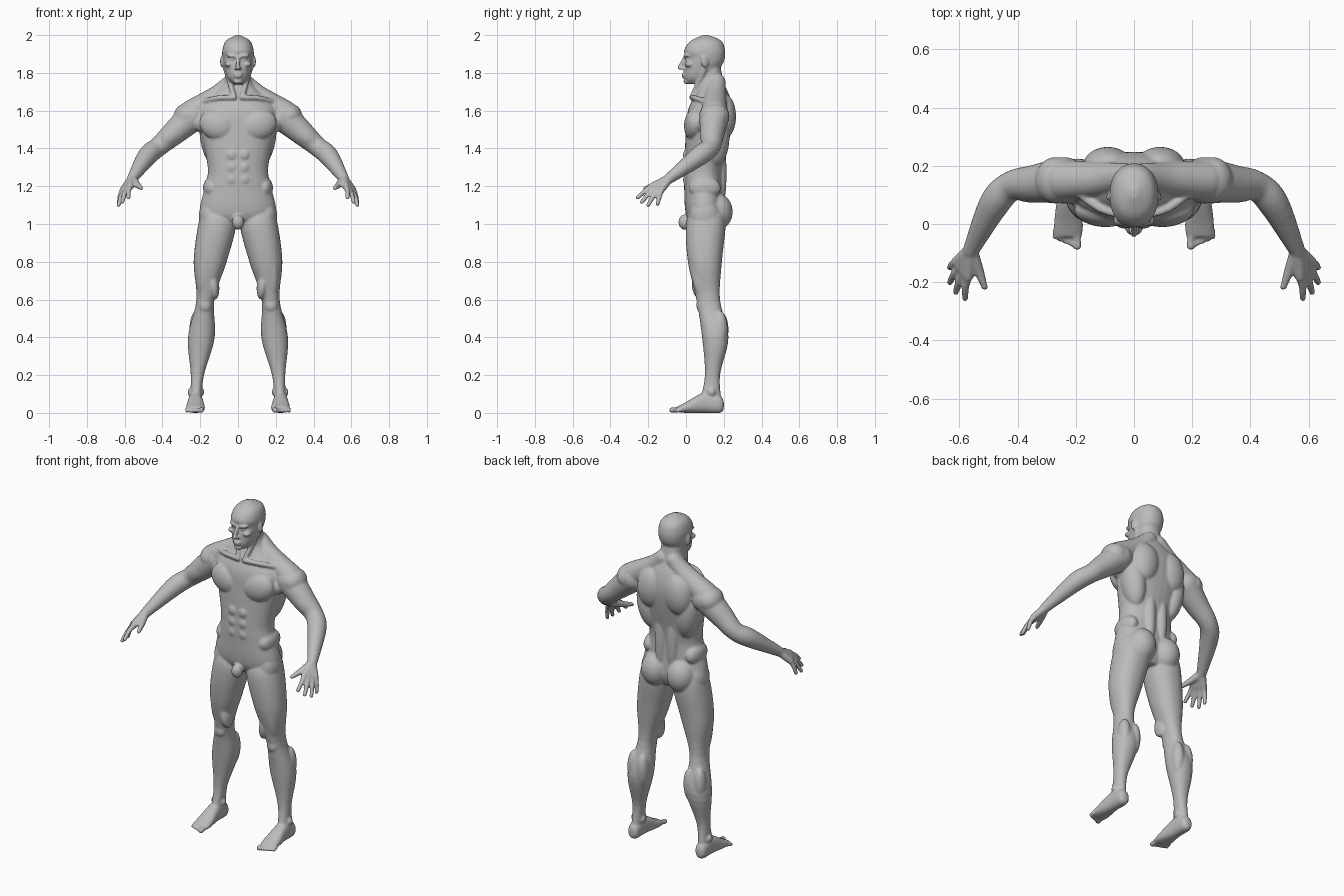
import bpy, bmesh, math
from mathutils import Vector, Matrix

if "Cube" in bpy.data.objects:
    bpy.data.objects.remove(bpy.data.objects["Cube"], do_unlink=True)

skin = bpy.data.materials.new("grey_skin")
skin.use_nodes = True
skin.diffuse_color = (.5, .5, .5, 1)
skin.node_tree.nodes["Principled BSDF"].inputs["Base Color"].default_value = skin.diffuse_color

bm = bmesh.new()
SIDES = 32
STEPS = 5
X_AXIS, Y_AXIS, Z_AXIS = Matrix.Identity(3)


def spline(rows):
    """Smooth curve through rows of numbers."""
    rows = [Vector(row) for row in rows]
    result = []
    for i in range(len(rows) - 1):
        before, start, end, after = rows[max(i - 1, 0)], rows[i], rows[i + 1], rows[min(i + 2, len(rows) - 1)]
        for step in range(STEPS):
            t = step / STEPS
            leave, arrive = (end - before) / 2, (after - start) / 2
            ease = t * t * (3 - 2 * t)
            result.append(start.lerp(end, ease) + leave * t * (1 - t) ** 2 - arrive * t * t * (1 - t))
    return result + [rows[-1]]


def loft(rings, power=2):
    """Closed skin through rings of centre and two half axes."""
    loops = []
    for centre, across, along in rings:
        loop = []
        for i in range(SIDES):
            angle = math.tau * i / SIDES
            c, s = math.cos(angle), math.sin(angle)
            c = math.copysign(abs(c) ** (2 / power), c)
            s = math.copysign(abs(s) ** (2 / power), s)
            loop.append(bm.verts.new(centre + across * c + along * s))
        loops.append(loop)
    for lower, upper in zip(loops, loops[1:]):
        for i in range(SIDES):
            bm.faces.new((lower[i - 1], lower[i], upper[i], upper[i - 1]))
    bm.faces.new(loops[0])
    bm.faces.new(loops[-1])


def level_slices(rows):
    """Upright form from rows of height, right edge, left edge, front, back."""
    rings = []
    for z, right, left, front, back in spline(rows):
        centre = Vector((right + left, front + back, 2 * z)) / 2
        rings.append((centre, X_AXIS * (left - right) / 2, Y_AXIS * (back - front) / 2))
    loft(rings, power=2.2)


def centred_slices(rows):
    level_slices([(z, -half, half, front, back) for z, half, front, back in rows])


def ball(centre, size, turn=Matrix.Identity(4)):
    placed = Matrix.Translation(centre) @ turn @ Matrix.Diagonal((*size, 1))
    bmesh.ops.create_uvsphere(bm, u_segments=SIDES, v_segments=SIDES // 2, radius=1, matrix=placed)


def muscle(start, end, width, depth):
    """Spindle between two points; depth is the half size towards the front."""
    start, end = Vector(start), Vector(end)
    axis = (end - start).normalized()
    side = axis.cross(Y_AXIS).normalized()
    turn = Matrix((side, side.cross(axis), axis)).transposed().to_4x4()
    ball((start + end) / 2, (width, depth, (end - start).length / 2), turn)


def tube(*points):
    """Round limb through (place, radius) pairs, with rounded ends."""
    path = spline([(*place, radius) for place, radius in points])
    places = [row.to_3d() for row in path]
    rings = []
    for i, (place, row) in enumerate(zip(places, path)):
        ahead = (places[min(i + 1, len(path) - 1)] - places[max(i - 1, 0)]).normalized()
        across = ahead.orthogonal().normalized() if i == 0 else ahead.cross(rings[-1][2]).normalized() * -1
        across = across if i == 0 else (rings[-1][1] - ahead * ahead.dot(rings[-1][1])).normalized()
        rings.append((place, across * row.w, ahead.cross(across) * row.w))
    loft(rings)
    for row in (path[0], path[-1]):
        ball(row.to_3d(), [row.w] * 3)


# landmarks of the left side
shoulder = Vector((.24, .15, 1.57))
elbow = Vector((.42, .13, 1.41))
wrist = Vector((.56, -.09, 1.24))
upper_arm = shoulder.lerp(elbow, .55)
forearm = Vector((.48, .07, 1.36))
collar = Vector((.02, .03, 1.67))
ear = Vector((.085, .1, 1.86))

# arm with shoulder cap, biceps and triceps
tube((shoulder, .08), (upper_arm, .065), (elbow, .052), (forearm, .052), (wrist, .028))
ball(shoulder + X_AXIS * .03, (.07, .08, .07))
for offset in (-.04, .035):
    shift = Y_AXIS * offset
    muscle(shoulder.lerp(elbow, .2) + shift, elbow + shift / 2, .045, .035)

# palm and fingers
first_knuckle, last_knuckle = Vector((.57, -.18, 1.2)), Vector((.61, -.13, 1.18))
tips = [(.58, -.255, 1.14), (.612, -.235, 1.115), (.632, -.2, 1.1), (.632, -.15, 1.105)]
for i, tip in enumerate(tips):
    knuckle = first_knuckle.lerp(last_knuckle, i / 3)
    joint = knuckle.lerp(Vector(tip), .5) + (X_AXIS + Z_AXIS) * .004
    tube((wrist, .024), (knuckle, .018))
    tube((knuckle, .015), (joint, .013), (tip, .011))

# thumb
thumb_base, thumb_tip = Vector((.535, -.155, 1.21)), Vector((.513, -.217, 1.19))
tube((wrist, .024), (thumb_base, .018), (thumb_tip, .011))

# leg
level_slices([(1.1, .05, .18, .04, .19), (1, .01, .21, 0, .21), (.8, .06, .235, .01, .19),
              (.6, .125, .22, .055, .18), (.4, .123, .265, .085, .225), (.2, .18, .25, .1, .18),
              (.05, .195, .255, .07, .19)])
# kneecap, thigh and calf muscles
ball((.175, .08, .57), (.035, .025, .04))
muscle((.12, .08, .6), (.14, .08, .76), .03, .05)
muscle((.19, .09, .6), (.17, .05, .95), .04, .05)
muscle((.16, .18, .33), (.155, .19, .53), .035, .04)
muscle((.225, .18, .35), (.22, .18, .54), .035, .04)
# ankle bones
for x in (.19, .255):
    ball((x, .135, .11), (.012, .02, .02))

# foot
rings = []
for y, half, bottom, top in spline([(.2, .015, .02, .06), (.18, .033, 0, .09), (.1, .038, 0, .11),
                                    (0, .05, 0, .057), (-.045, .045, .004, .034)]):
    rings.append((Vector((.225, y, (top + bottom) / 2)), X_AXIS * half, Z_AXIS * (top - bottom) / 2))
loft(rings, power=2.3)
# toes, shorter towards the outside
for i in range(5):
    radius = .011 if i else .015
    root = Vector((.195 + .019 * i, -.025, radius + .007))
    tip = Vector((root.x, -.075 + .008 * i, radius))
    tube((root, radius), (root.lerp(tip, .5), radius * .85), (tip, radius))

# buttock and hip
ball((.085, .16, 1.065), (.083, .087, .1))
ball((.15, .1, 1.04), (.057, .08, .1))

# chest, flank, shoulder blade and spine muscles
muscle((.02, .03, 1.49), (.2, .05, 1.56), .08, .05)
muscle((.14, .07, 1.5), shoulder, .05, .05)
muscle((.11, .15, 1.3), (.16, .16, 1.6), .065, .075)
muscle((.1, .2, 1.45), (.08, .2, 1.69), .085, .065)
muscle((.04, .18, 1.07), (.04, .18, 1.47), .035, .035)
ball((.14, .1, 1.19), (.045, .085, .06))
# stomach muscles
for i in range(3):
    ball((.033, .008, 1.235 + .065 * i), (.032, .024, .034))

# neck cord, collar bone and shoulder slope
tube((ear - X_AXIS * .02 - Z_AXIS * .04, .014), (collar, .013))
tube((collar, .013), (collar.lerp(shoulder, .45) - Y_AXIS * .03 + Z_AXIS * .04, .014), (shoulder + Z_AXIS * .06, .016))
tube(((.035, .165, 1.75), .045), ((.11, .155, 1.675), .058), (shoulder + Z_AXIS * .02, .07))

# ear, brow, eye, cheek and nostril
ball(ear, (.008, .021, .033), Matrix.Rotation(math.radians(20), 4, 'Z'))
muscle((.005, -.008, 1.887), (.062, .01, 1.893), .009, .013)
ball((.032, .006, 1.871), (.014, .011, .008))
ball((.05, .016, 1.845), (.022, .024, .014))
ball((.012, -.021, 1.823), (.008, .011, .008))

# mirror everything to the right side
copy = bmesh.ops.duplicate(bm, geom=bm.verts[:] + bm.edges[:] + bm.faces[:])["geom"]
copied = [item for item in copy if isinstance(item, bmesh.types.BMVert)]
bmesh.ops.scale(bm, vec=(-1, 1, 1), verts=copied)

# torso and neck
centred_slices([(.98, .1, .05, .17), (1.05, .2, 0, .2), (1.2, .175, -.01, .195), (1.3, .16, -.01, .2),
                (1.5, .2, 0, .24), (1.6, .21, .01, .247), (1.68, .14, .045, .23), (1.75, .074, .07, .2),
                (1.85, .06, .07, .18)])
ball((0, -.008, 1.01), (.032, .032, .04))

# head
centred_slices([(1.742, .025, .01, .07), (1.775, .057, -.01, .14), (1.84, .075, -.008, .19), (1.876, .081, 0, .205),
                (1.92, .083, -.01, .207), (1.97, .064, .025, .187), (2, .012, .09, .12)])
# nose, lips and chin
tube(((0, -.004, 1.885), .009), ((0, -.034, 1.828), .012))
for z, width in ((1.793, .025), (1.78, .021)):
    ball((0, -.012, z), (width, .012, .007))
ball((0, .002, 1.755), (.024, .016, .015))

# fuse all parts into one smooth skin
bmesh.ops.recalc_face_normals(bm, faces=bm.faces[:])
mesh = bpy.data.meshes.new("human_body")
bm.to_mesh(mesh)
bm.free()
mesh.materials.append(skin)
body = bpy.data.objects.new("human_body", mesh)
bpy.context.collection.objects.link(body)
fuse = body.modifiers.new("fuse", 'REMESH')
fuse.mode = 'VOXEL'
fuse.voxel_size = .006
fuse.use_smooth_shade = True
relax = body.modifiers.new("relax", 'SMOOTH')
relax.factor = .5
relax.iterations = 5
